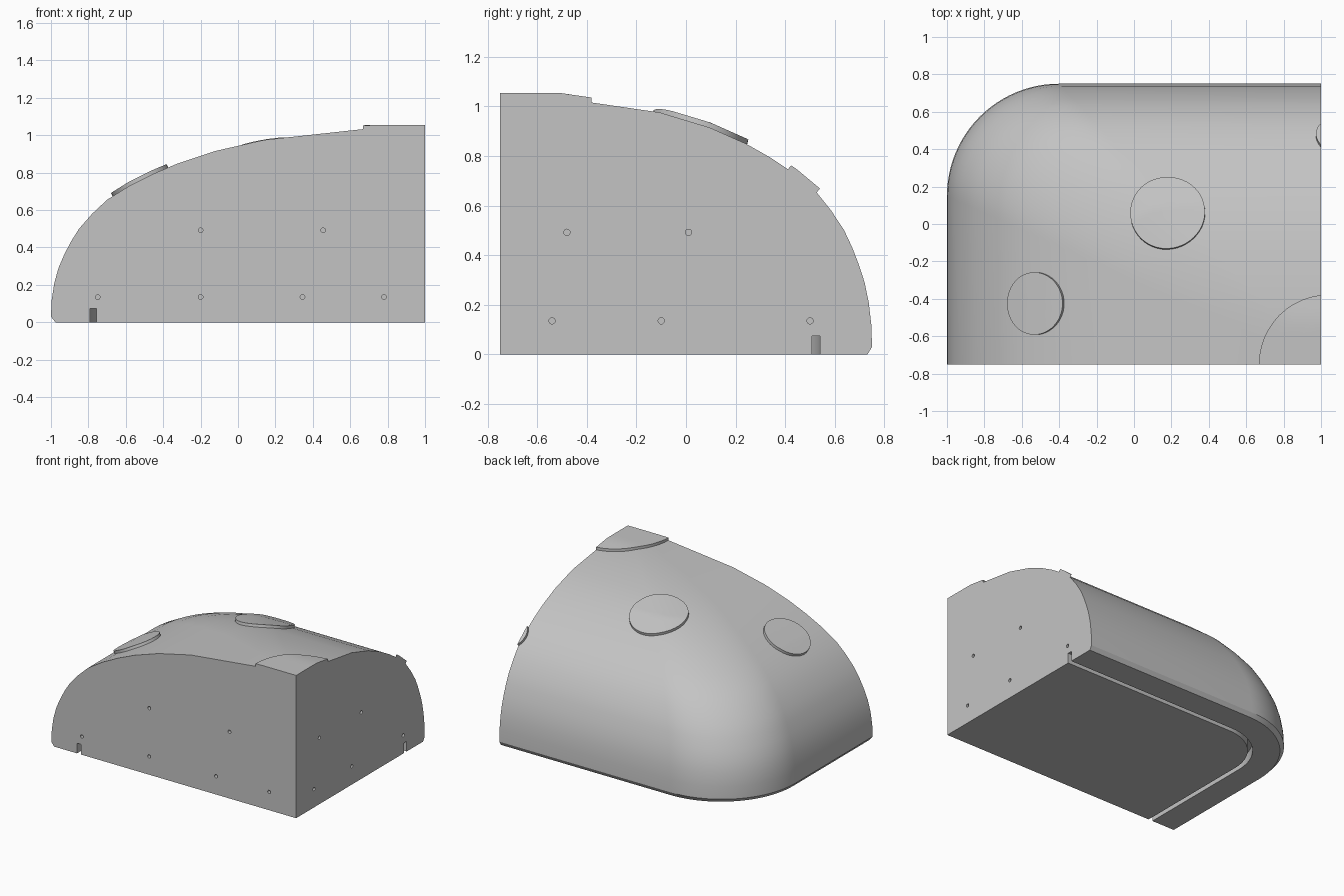
import bpy, bmesh
from math import sin, cos, pi
from mathutils import Vector, Matrix
from mathutils.bvhtree import BVHTree

cube = bpy.data.objects.get("Cube")
if cube:
    bpy.data.objects.remove(cube)

grey = bpy.data.materials.new("plain grey")
grey.use_nodes = True
COLOUR = (0.55, 0.55, 0.55, 1)
grey.diffuse_color = COLOUR
grey.node_tree.nodes["Principled BSDF"].inputs["Base Color"].default_value = COLOUR

CENTRE = Vector((1, -0.75, 0))      # centre of the whole dome, of which one quarter is kept
CORNER = Vector((-0.4, 0.15, 0))    # centre of the rounded corner
RADIUS = 0.6


def to_object(bm, name):
    bmesh.ops.recalc_face_normals(bm, faces=bm.faces[:])
    mesh = bpy.data.meshes.new(name)
    bm.to_mesh(mesh)
    bm.free()
    mesh.materials.append(grey)
    obj = bpy.data.objects.new(name, mesh)
    bpy.context.collection.objects.link(obj)
    return obj


def smooth(obj):
    bpy.ops.object.select_all(action="DESELECT")
    obj.select_set(True)
    bpy.context.view_layer.objects.active = obj
    bpy.ops.object.shade_smooth_by_angle(angle=pi / 6)


def keep_quarter(bm):
    """Cut away and cap everything beyond the two flat sides."""
    for normal in (Vector((1, 0, 0)), Vector((0, -1, 0))):
        cut = bmesh.ops.bisect_plane(bm, geom=bm.verts[:] + bm.edges[:] + bm.faces[:],
                                     plane_co=CENTRE, plane_no=normal, clear_outer=True)
        edges = [e for e in cut["geom_cut"] if isinstance(e, bmesh.types.BMEdge)]
        if edges:
            bmesh.ops.contextual_create(bm, geom=edges)


# Dome: rounded rectangles shrinking towards the centre as they rise (scale, height)
PROFILE = [(0.988, 0), (1, 0.03), (0.998, 0.12), (0.991, 0.21), (0.98, 0.29), (0.965, 0.36),
           (0.947, 0.43), (0.925, 0.5), (0.89, 0.58), (0.85, 0.655), (0.79, 0.73),
           (0.725, 0.795), (0.66, 0.85), (0.5625, 0.915), (0.43, 0.975), (0.16, 1.034)]
STEPS = 24
outline = []
arm = CORNER - CENTRE
for quarter, (sx, sy) in enumerate(((1, 1), (-1, 1), (-1, -1), (1, -1))):
    for i in range(STEPS + 1):
        a = (quarter + i / STEPS) * pi / 2
        outline.append(Vector((sx * abs(arm.x) + RADIUS * cos(a),
                               sy * abs(arm.y) + RADIUS * sin(a), 0)))
dome = bmesh.new()
rings = [[dome.verts.new(CENTRE + p * s + Vector((0, 0, z))) for p in outline]
         for s, z in PROFILE]
for low, high in zip(rings, rings[1:]):
    for i in range(len(low)):
        j = (i + 1) % len(low)
        dome.faces.new((low[i], low[j], high[j], high[i]))
dome.faces.new(rings[0][::-1])
dome.faces.new(rings[-1])
dome.normal_update()
surface = BVHTree.FromBMesh(dome)
keep_quarter(dome)
body = to_object(dome, "dome_body")

# Cutters: a bottom groove parallel to the outline, and pin holes in the flat sides
groove = bmesh.new()


def groove_side(inset):
    r = RADIUS - inset
    arc = [CORNER + Vector((-r * cos(i / STEPS * pi / 2), r * sin(i / STEPS * pi / 2), 0))
           for i in range(STEPS + 1)]
    return [Vector((CORNER.x - r, -0.8, 0))] + arc + [Vector((1.05, CORNER.y + r, 0))]


loop = groove_side(0.21) + groove_side(0.243)[::-1]
floor = groove.faces.new([groove.verts.new(p - Vector((0, 0, 0.05))) for p in loop])
up = bmesh.ops.extrude_face_region(groove, geom=[floor])["geom"]
bmesh.ops.translate(groove, vec=(0, 0, 0.125),
                    verts=[v for v in up if isinstance(v, bmesh.types.BMVert)])

holes = bmesh.new()


def pin_hole(x, y, z, axis):
    bmesh.ops.create_cone(holes, cap_ends=True, segments=16, radius1=0.0125, radius2=0.0125,
                          depth=0.16, matrix=Matrix.Translation((x, y, z)) @
                          Matrix.Rotation(pi / 2, 4, axis))


LOW, HIGH = 0.135, 0.492
for x, z in ((-0.75, LOW), (-0.2, LOW), (0.345, LOW), (0.78, LOW), (-0.2, HIGH), (0.455, HIGH)):
    pin_hole(x, CENTRE.y, z, "X")
for y, z in ((-0.54, LOW), (-0.1, LOW), (0.5, LOW), (-0.48, HIGH), (0.01, HIGH)):
    pin_hole(CENTRE.x, y, z, "Y")

cutters = [to_object(groove, "groove_cutter"), to_object(holes, "hole_cutter")]
for cutter in cutters:
    cutter.hide_render = True
    mod = body.modifiers.new(cutter.name, "BOOLEAN")
    mod.operation = "DIFFERENCE"
    mod.solver = "EXACT"
    mod.object = cutter
cut_mesh = bpy.data.meshes.new_from_object(
    body.evaluated_get(bpy.context.evaluated_depsgraph_get()))
body.modifiers.clear()
body.data = cut_mesh
for cutter in cutters:
    bpy.data.objects.remove(cutter)
smooth(body)


# Raised discs that follow the dome
def raised_disc(name, x, y, radius, segments=48, circles=6):
    centre, n, _, _ = surface.ray_cast(Vector((x, y, 2)), Vector((0, 0, -1)))
    n = n if n.z > 0 else -n
    u = Vector((0, 1, 0)).cross(n).normalized()
    v = n.cross(u)

    def on_surface(r, a):
        start = centre + (u * cos(a) + v * sin(a)) * r + n * 0.3
        return surface.ray_cast(start, -n)[0]

    bm = bmesh.new()
    layers = []
    for lift in (-0.005, 0.02):
        middle = bm.verts.new(centre + n * lift)
        rows = [[bm.verts.new(on_surface(radius * k / circles, 2 * pi * i / segments) + n * lift)
                 for i in range(segments)] for k in range(1, circles + 1)]
        for i in range(segments):
            j = (i + 1) % segments
            bm.faces.new((middle, rows[0][i], rows[0][j]))
            for a, b in zip(rows, rows[1:]):
                bm.faces.new((a[i], b[i], b[j], a[j]))
        layers.append(rows[-1])
    low, high = layers
    for i in range(segments):
        j = (i + 1) % segments
        bm.faces.new((low[i], low[j], high[j], high[i]))
    keep_quarter(bm)
    smooth(to_object(bm, name))


raised_disc("top_disc", 1.04, -0.75, 0.372)
raised_disc("middle_disc", 0.18, 0.06, 0.2)
raised_disc("right_disc", -0.525, -0.425, 0.167)
raised_disc("back_disc", 1.09, 0.47, 0.117)
